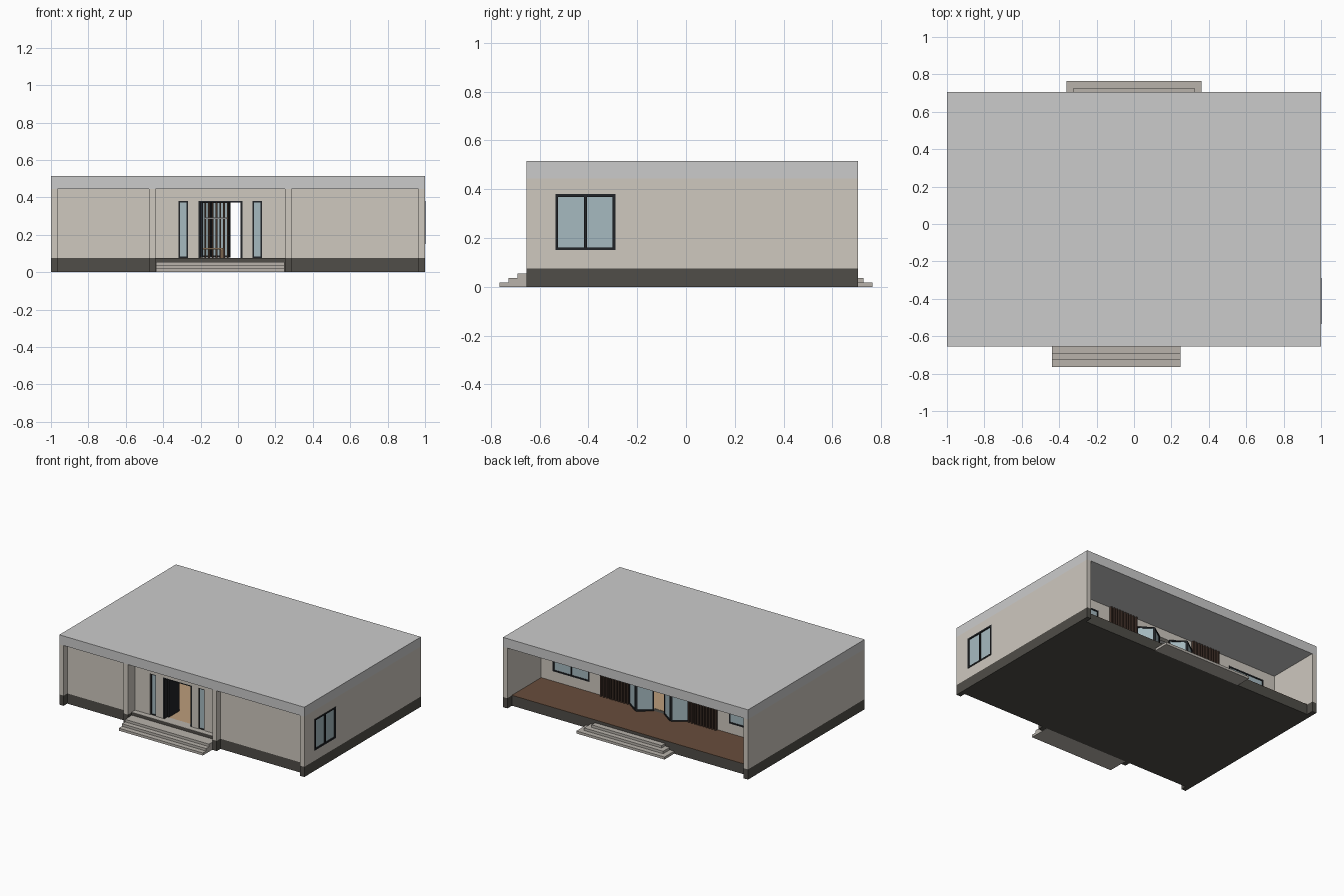
import bpy, bmesh
from math import atan2, hypot, pi
from mathutils import Matrix, Vector

if "Cube" in bpy.data.objects:
    bpy.data.objects.remove(bpy.data.objects["Cube"])


def material(name, r, g, b):
    m = bpy.data.materials.new(name)
    m.diffuse_color = (r, g, b, 1)
    m.use_nodes = True
    m.node_tree.nodes["Principled BSDF"].inputs["Base Color"].default_value = m.diffuse_color
    return m


WALL = material("plaster", .62, .58, .52)
ROOF = material("roof_grey", .64, .64, .61)
BASE = material("dark_base", .08, .075, .065)
STEP = material("step_stone", .48, .45, .41)
GLASS = material("glass", .38, .49, .53)
FRAME = material("frame_black", .015, .017, .02)
DECK = material("deck_wood", .14, .075, .045)
SLAT = material("slat_wood", .06, .035, .025)
OAK = material("oak", .5, .34, .2)


def finish(name, bm, mat, loc=(0, 0, 0), rot=0):
    bmesh.ops.recalc_face_normals(bm, faces=bm.faces)
    me = bpy.data.meshes.new(name)
    bm.to_mesh(me)
    bm.free()
    me.materials.append(mat)
    ob = bpy.data.objects.new(name, me)
    ob.location = loc
    ob.rotation_euler.z = rot
    bpy.context.collection.objects.link(ob)
    return ob


def boxes(name, items, mat, loc=(0, 0, 0), rot=0):
    """One object from boxes given as (x0, x1, y0, y1, z0, z1)."""
    bm = bmesh.new()
    for x0, x1, y0, y1, z0, z1 in items:
        c = Vector((x0 + x1, y0 + y1, z0 + z1)) / 2
        s = Matrix.Diagonal((x1 - x0, y1 - y0, z1 - z0, 1))
        bmesh.ops.create_cube(bm, size=1, matrix=Matrix.Translation(c) @ s)
    return finish(name, bm, mat, loc, rot)


def wall(name, length, t, openings, loc, rot=0):
    """Wall along local x with rectangular openings (x0, x1, z0, z1)."""
    items, x = [], 0
    for a, b, lo, hi in sorted(openings):
        items.append((x, a, 0, t, FLOOR, TOP))
        if lo > FLOOR + .001:
            items.append((a, b, 0, t, FLOOR, lo))
        items.append((a, b, 0, t, hi, TOP))
        x = b
    items.append((x, length, 0, t, FLOOR, TOP))
    return boxes(name, items, WALL, loc, rot)


def glazing(name, p, q, z0, z1, panes=1, bar=.01, t=.014):
    """Framed glass standing between plan points p and q."""
    n = hypot(q[0] - p[0], q[1] - p[1])
    rot = atan2(q[1] - p[1], q[0] - p[0])
    h = t / 2
    bars = [(0, n, -h, h, z0, z0 + bar), (0, n, -h, h, z1 - bar, z1)]
    for i in range(panes + 1):
        x = bar / 2 + (n - bar) * i / panes
        bars.append((x - bar / 2, x + bar / 2, -h, h, z0 + bar, z1 - bar))
    boxes(name + "_frame", bars, FRAME, (*p, 0), rot)
    boxes(name + "_glass", [(bar, n - bar, -.002, .002, z0 + bar, z1 - bar)],
          GLASS, (*p, 0), rot)


FLOOR, TOP, HEAD, SILL, H = .075, .445, .38, .15, .515
F, B, T = -.655, .705, .035           # front, back, wall thickness
PANEL, ENTRY, REAR, EDGE = -.612, -.572, .31, .652

# Plinth with end piers standing proud of the bays
front = []
for a, b in ((-1, -.965), (-.475, -.44), (.25, .285), (.965, 1)):
    front += [(a, PANEL), (a, F), (b, F), (b, PANEL)]
outline = front[1:-1] + [(1, B), (.965, B), (.965, EDGE), (-.965, EDGE), (-.965, B), (-1, B)]
bm = bmesh.new()
face = bm.faces.new([bm.verts.new((x, y, 0)) for x, y in outline])
ext = bmesh.ops.extrude_face_region(bm, geom=[face])
bmesh.ops.translate(bm, vec=(0, 0, FLOOR),
                    verts=[v for v in ext["geom"] if isinstance(v, bmesh.types.BMVert)])
finish("plinth", bm, BASE)

# Roof slab
boxes("roof", [(-1, 1, F, B, TOP, H)], ROOF)

# Floors
boxes("rear_deck", [(-.965, .965, REAR, EDGE, FLOOR, FLOOR + .002)], DECK)
boxes("inside_floor", [(-.965, .965, ENTRY + T, REAR - T, FLOOR, FLOOR + .002)], OAK)
boxes("entry_floor", [(-.44, .25, PANEL, ENTRY + T, FLOOR, FLOOR + .002)], STEP)

# Side walls
wall("left_wall", B - F, T, [], (-.965, F, 0), pi / 2)
wall("right_wall", B - F, T, [(.12, .365, SILL, HEAD)], (1, F, 0), pi / 2)
glazing("side_window", (.993, F + .12), (.993, F + .365), SILL, HEAD, 2, .011, .02)

# Front piers and blank bay panels
boxes("front_piers", [(-.475, -.44, F, ENTRY + T, FLOOR, TOP),
                      (.25, .285, F, ENTRY + T, FLOOR, TOP)], WALL)
boxes("front_panels", [(-.965, -.475, PANEL, PANEL + T, FLOOR, TOP),
                       (.285, .965, PANEL, PANEL + T, FLOOR, TOP)], WALL)

# Entrance wall, sidelights and open door
wall("entry_wall", .69, T, [(.123, .173, FLOOR, HEAD), (.23, .463, FLOOR, HEAD),
                            (.517, .567, FLOOR, HEAD)], (-.44, ENTRY, 0))
for side, x in (("left", -.317), ("right", .077)):
    glazing(side + "_sidelight", (x, ENTRY + .012), (x + .05, ENTRY + .012), FLOOR, HEAD, 1, .008)
boxes("door_frame", [(-.21, -.2, ENTRY, ENTRY + T, FLOOR, HEAD),
                     (.013, .023, ENTRY, ENTRY + T, FLOOR, HEAD),
                     (-.2, .013, ENTRY, ENTRY + T, HEAD - .008, HEAD)], FRAME)
boxes("entry_door", [(-.2, -.188, ENTRY + T, ENTRY + .16, FLOOR + .003, HEAD - .008)], FRAME)

# Rear wall with two windows and a wide doorway
wins = [(-.87, -.57), (.57, .87)]
wall("rear_wall", 1.93, T, [(a + .965, b + .965, SILL, HEAD) for a, b in wins]
     + [(.725, 1.205, FLOOR, HEAD)], (-.965, REAR - T, 0))
for side, (a, b) in zip(("left", "right"), wins):
    glazing("rear_%s_window" % side, (a, REAR - .005), (b, REAR - .005), SILL, HEAD, 2)

# Folding doors and slatted cladding, mirrored about the centre
for side, s in (("left", -1), ("right", 1)):
    pts = [(s * .24, REAR), (s * .142, REAR + .07), (s * .044, REAR)]
    for i in range(2):
        glazing("folding_door_%s_%d" % (side, i), pts[i], pts[i + 1], FLOOR + .003, HEAD)
    slats = [(.245 + .024 * i, .257 + .024 * i, REAR, REAR + .018, FLOOR, TOP) for i in range(10)]
    slats.append((.243, .475, REAR, REAR + .004, FLOOR, TOP))
    if s < 0:
        slats = [(-b, -a, *r) for a, b, *r in slats]
    boxes("rear_slats_" + side, slats, SLAT)

# Hall screen and console seen through the entrance
boxes("hall_screen", [(-.2 + .02 * i, -.19 + .02 * i, -.1, -.085, FLOOR, TOP)
                      for i in range(8)], SLAT)
boxes("hall_shelf", [(-.18, -.06, -.14, -.1, .285, .293)], ROOF)
boxes("hall_console", [(-.2, -.08, -.2, -.13, .12, .13), (-.2, -.19, -.2, -.13, FLOOR, .12),
                       (-.09, -.08, -.2, -.13, FLOOR, .12)], OAK)

# Steps
R = .0185
boxes("front_steps", [(-.438, .248, y, PANEL, R * i, R * (i + 1))
                      for i, y in enumerate((-.765, -.728, -.692))], STEP)
boxes("rear_steps", [(-w, w, EDGE, y, R * i, R * (i + 1))
                     for i, (w, y) in enumerate(((.36, .765), (.323, .728), (.286, .692)))], STEP)
